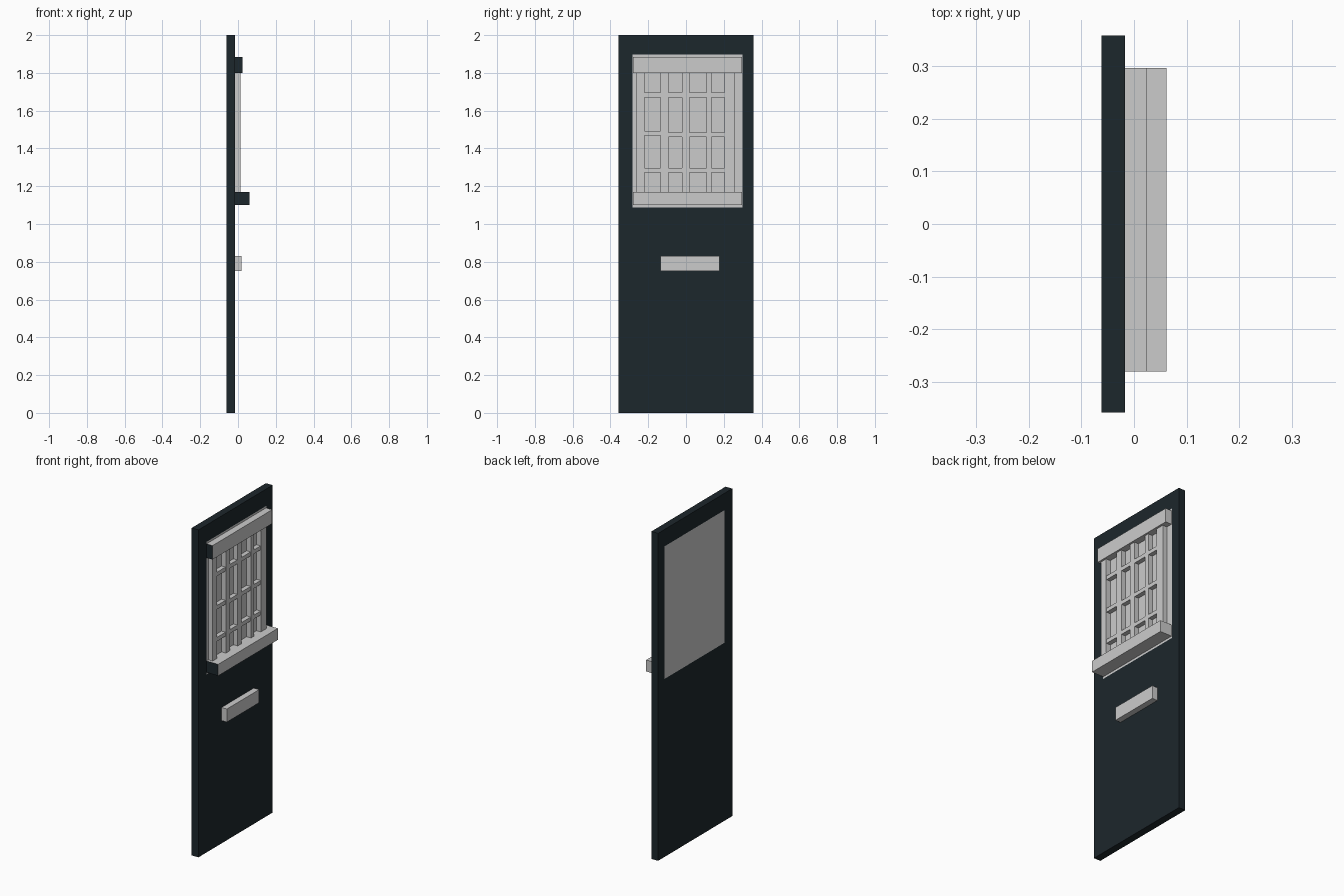
import bpy, bmesh

if "Cube" in bpy.data.objects:
    bpy.data.objects.remove(bpy.data.objects["Cube"])

dark = bpy.data.materials.new("dark_paint")
dark.diffuse_color = (0.012, 0.02, 0.025, 1)
dark.use_nodes = True
dark.node_tree.nodes["Principled BSDF"].inputs["Base Color"].default_value = dark.diffuse_color

BACK, FACE = -0.062, -0.017   # door slab thickness along x


def box(name, x, y, z, dark_end=False):
    """Axis-aligned box from (min, max) ranges; optionally paint its -y end."""
    bm = bmesh.new()
    bmesh.ops.create_cube(bm, size=1)
    for v in bm.verts:
        v.co = [r[0] if c < 0 else r[1] for c, r in zip(v.co, (x, y, z))]
    bm.normal_update()
    me = bpy.data.meshes.new(name)
    if dark_end:
        grey = bpy.data.materials.get("plain_grey") or bpy.data.materials.new("plain_grey")
        me.materials.append(grey)
        me.materials.append(dark)
        for f in bm.faces:
            f.material_index = 1 if f.normal.y < -0.9 else 0
    bm.to_mesh(me)
    bm.free()
    ob = bpy.data.objects.new(name, me)
    bpy.context.collection.objects.link(ob)
    return ob


# Door slab with a window opening
Y, Z = (-0.358, 0.358), (0, 2)
WY, WZ = (-0.282, 0.298), (1.087, 1.897)
bm = bmesh.new()


def ring(x, y, z):
    return [bm.verts.new((x, a, b)) for a, b in
            ((y[0], z[0]), (y[1], z[0]), (y[1], z[1]), (y[0], z[1]))]


ob_, of_ = ring(BACK, Y, Z), ring(FACE, Y, Z)
ib_, if_ = ring(BACK, WY, WZ), ring(FACE, WY, WZ)
for p, q in ((of_, if_), (if_, ib_), (ib_, ob_), (ob_, of_)):
    for i in range(4):
        j = (i + 1) % 4
        bm.faces.new((p[i], p[j], q[j], q[i]))
bmesh.ops.recalc_face_normals(bm, faces=bm.faces)
me = bpy.data.meshes.new("door_slab")
me.materials.append(dark)
bm.to_mesh(me)
bm.free()
bpy.context.collection.objects.link(bpy.data.objects.new("door_slab", me))

# Window pane filling the opening, flush on both sides
box("window_pane", (BACK, FACE), WY, WZ)

# Top rail and deeper sill rail
box("top_rail", (FACE, 0.024), (-0.28, 0.296), (1.80, 1.885), True)
box("sill_rail", (FACE, 0.062), (-0.28, 0.296), (1.10, 1.17), True)

# Vertical bars
bars = [(-0.262, -0.22), (-0.135, -0.093), (-0.02, 0.018), (0.108, 0.135), (0.204, 0.257)]
for i, y in enumerate(bars):
    box(f"vertical_bar_{i + 1}", (FACE, 0.012), y, (1.17, 1.805))

# Short cross bars between the verticals
for z in (1.285, 1.472, 1.683):
    for a, b in zip(bars, bars[1:]):
        zc = z + (0.008 if z == 1.472 and a == bars[0] else 0)
        box("cross_bar", (FACE, 0.010), (a[1], b[0]), (zc - 0.012, zc + 0.012))

# Letter slot plate
box("letter_slot", (FACE, 0.019), (-0.134, 0.177), (0.75, 0.83))
